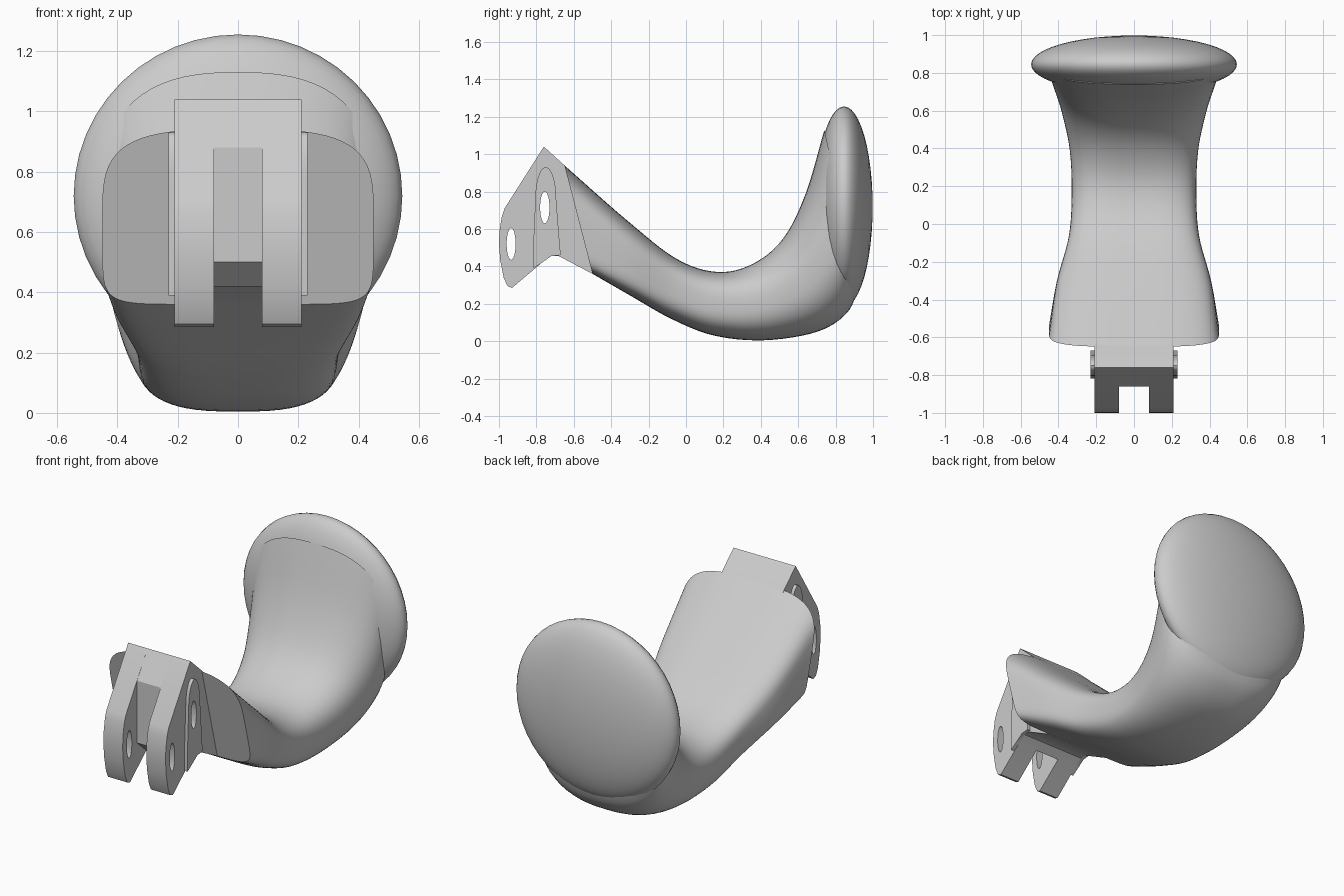
import bpy, bmesh, math
from mathutils import Matrix, Vector

cube = bpy.data.objects.get("Cube")
if cube:
    bpy.data.objects.remove(cube, do_unlink=True)

grey = bpy.data.materials.new("plain_grey")
grey.use_nodes = True
grey.diffuse_color = (0.6, 0.6, 0.6, 1)
grey.node_tree.nodes["Principled BSDF"].inputs["Base Color"].default_value = (0.6, 0.6, 0.6, 1)


def select(obj):
    bpy.ops.object.select_all(action='DESELECT')
    obj.select_set(True)
    bpy.context.view_layer.objects.active = obj


def finish(obj, angle=35):
    obj.data.materials.clear()
    obj.data.materials.append(grey)
    select(obj)
    bpy.ops.object.shade_smooth_by_angle(angle=math.radians(angle))


def from_bmesh(name, bm):
    bmesh.ops.recalc_face_normals(bm, faces=bm.faces)
    mesh = bpy.data.meshes.new(name)
    bm.to_mesh(mesh)
    bm.free()
    obj = bpy.data.objects.new(name, mesh)
    bpy.context.collection.objects.link(obj)
    finish(obj)
    return obj


def oval(cy, cz, ry, rz, start=0, sweep=2 * math.pi, n=24):
    return [(cy + ry * math.cos(start + sweep * i / n),
             cz + rz * math.sin(start + sweep * i / n)) for i in range(n)]


def plate(name, loops, x, half):
    """Side profile with holes, thickened across x."""
    curve = bpy.data.curves.new(name, 'CURVE')
    curve.dimensions = '2D'
    curve.fill_mode = 'BOTH'
    curve.extrude = half
    for loop in loops:
        spline = curve.splines.new('POLY')
        spline.points.add(len(loop) - 1)
        for p, (y, z) in zip(spline.points, loop):
            p.co = (y, z, 0, 1)
        spline.use_cyclic_u = True
    obj = bpy.data.objects.new(name, curve)
    bpy.context.collection.objects.link(obj)
    select(obj)
    bpy.ops.object.convert(target='MESH')
    obj = bpy.context.view_layer.objects.active
    # profile axes become y and z, thickness becomes x
    turn = Matrix(((0, 0, 1, x), (1, 0, 0, 0), (0, 1, 0, 0), (0, 0, 0, 1)))
    obj.data.transform(turn)
    bm = bmesh.new()
    bm.from_mesh(obj.data)
    bmesh.ops.remove_doubles(bm, verts=bm.verts, dist=0.0005)
    bmesh.ops.recalc_face_normals(bm, faces=bm.faces)
    bm.to_mesh(obj.data)
    bm.free()
    finish(obj, 30)
    return obj


# Curved arm: top (y, z), bottom (y, z), half width, top and bottom squareness
stations = [Vector(s) for s in (
    (-.65, .94, -.50, .36, .45, 3.5, 8),
    (-.32, .65, -.30, .245, .41, 3.5, 5),
    (-.05, .44, -.08, .12, .345, 3.5, 3.5),
    (.17, .37, .15, .03, .33, 3, 3),
    (.36, .415, .42, .005, .34, 2.6, 2.8),
    (.52, .55, .70, .05, .385, 2.5, 2.5),
    (.64, .79, .86, .15, .43, 2.5, 2.4),
    (.74, 1.13, .925, .29, .455, 2.6, 2.4))]


def spline_at(pts, i, t):
    b, c = pts[i], pts[i + 1]
    a = pts[i - 1] if i else b * 2 - c
    d = pts[i + 2] if i + 2 < len(pts) else c * 2 - b
    return 0.5 * (b * 2 + (c - a) * t + (a * 2 - b * 5 + c * 4 - d) * t * t
                  + (b * 3 - a - c * 3 + d) * t ** 3)


def power(v, n):
    return math.copysign(abs(v) ** (2 / n), v)


STEPS, SIDES = 6, 64
rows = [spline_at(stations, i, k / STEPS)
        for i in range(len(stations) - 1) for k in range(STEPS)] + [stations[-1]]
bm = bmesh.new()
rings = []
for ty, tz, by, bz, width, n_top, n_low in rows:
    ring = []
    for k in range(SIDES):
        a = 2 * math.pi * k / SIDES
        n = n_top if math.sin(a) >= 0 else n_low
        u, v = power(math.cos(a), n), power(math.sin(a), n)
        ring.append(bm.verts.new((width * u, (ty + by) / 2 + v * (ty - by) / 2,
                                  (tz + bz) / 2 + v * (tz - bz) / 2)))
    rings.append(ring)
for r, s in zip(rings, rings[1:]):
    for k in range(SIDES):
        m = (k + 1) % SIDES
        bm.faces.new((r[k], r[m], s[m], s[k]))
bm.faces.new(rings[0])
bm.faces.new(rings[-1])
from_bmesh("curved_arm", bm)

# Round lens-shaped pad at the end of the arm
bm = bmesh.new()
bmesh.ops.create_uvsphere(bm, u_segments=48, v_segments=24, radius=1)
bmesh.ops.transform(bm, verts=bm.verts, matrix=Matrix.Translation((0, .845, .72))
                    @ Matrix.Diagonal((.545, .153, .535, 1))
                    @ Matrix.Rotation(math.pi / 2, 4, 'X'))
from_bmesh("round_pad", bm)

# Hinge bracket: two outer cheeks around a shorter core
rear_hole = oval(-.755, .715, .025, .085)
front_hole = oval(-.935, .52, .024, .085)
back = [(-.72, .455), (-.68, .455), (-.50, .36), (-.60, .88), (-.65, .94), (-.76, 1.04)]
cheek = [(-.97, .71), (-.985, .665), (-.997, .59), (-1, .52), (-.993, .43), (-.975, .34),
         (-.955, .295), (-.93, .285), (-.77, .42)] + back
core = [(-.86, .88), (-.86, .50), (-.77, .42)] + back
boss = oval(-.75, .77, .055, .16, 0, math.pi, 16) + [
    (-.805, .77), (-.817, .5), (-.815, .39), (-.77, .42), (-.72, .455), (-.67, .46), (-.677, .54)]

plate("bracket_core", [core, rear_hole], 0, .08)
for side, sx in (("left", 1), ("right", -1)):
    plate(side + "_bracket_cheek", [cheek, rear_hole, front_hole], sx * .145, .065)
    plate(side + "_pivot_boss", [boss, rear_hole], sx * .22, .01)
